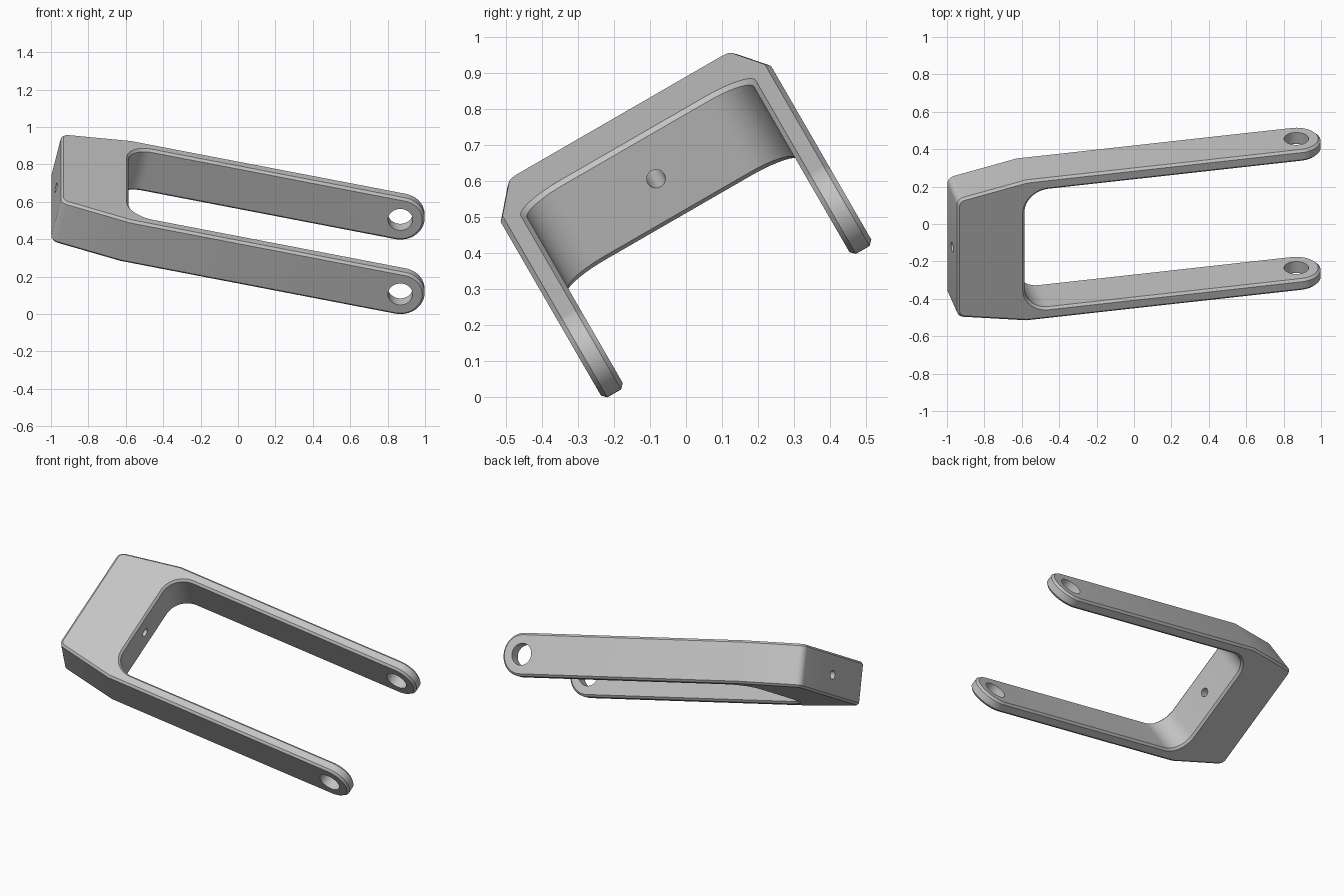
import bpy, bmesh, math
from mathutils import Matrix, Vector

if "Cube" in bpy.data.objects:
    bpy.data.objects.remove(bpy.data.objects["Cube"])

# Fork dimensions in its own frame: X along arms, Y across, Z thickness
TIP, INNER, KINK, BACK = 0.925, -0.72, -0.71, -1.09
OUT_W, IN_W, BACK_W = 0.4335, 0.3635, 0.362
R = 0.13            # half thickness and arm end radius
HOLE_R, PIN_R = 0.066, 0.026
CHAMFER = 0.013

metal = bpy.data.materials.new("light grey metal")
metal.use_nodes = True
grey = (0.55, 0.55, 0.55, 1)
metal.diffuse_color = grey
metal.node_tree.nodes["Principled BSDF"].inputs["Base Color"].default_value = grey


def bevel_edges(bm, test, offset, segments):
    edges = [e for e in bm.edges if test(e)]
    bmesh.ops.bevel(bm, geom=edges, offset=offset, segments=segments,
                    profile=0.5, affect='EDGES', clamp_overlap=False)


def is_along(e, axis):
    d = (e.verts[0].co - e.verts[1].co).normalized()
    return abs(d[axis]) > 0.999


def mid(e):
    return (e.verts[0].co + e.verts[1].co) / 2


# Fork body: U-shaped plan extruded through its thickness
half = [(BACK, BACK_W), (KINK, OUT_W), (TIP, OUT_W), (TIP, IN_W), (INNER, IN_W)]
plan = half + [(x, -y) for x, y in reversed(half)]
bm = bmesh.new()
face = bm.faces.new([bm.verts.new((x, y, -R)) for x, y in plan])
ext = bmesh.ops.extrude_face_region(bm, geom=[face])
bmesh.ops.translate(bm, vec=(0, 0, 2 * R),
                    verts=[v for v in ext["geom"] if isinstance(v, bmesh.types.BMVert)])
bmesh.ops.recalc_face_normals(bm, faces=bm.faces)

# Inner corner fillets, back corner fillets and rounded arm ends
bevel_edges(bm, lambda e: is_along(e, 2) and abs(mid(e).x - INNER) < 0.002
            and abs(mid(e).y) < 0.4, 0.13, 10)
bevel_edges(bm, lambda e: is_along(e, 2) and mid(e).x < BACK + 0.01, 0.035, 5)
bevel_edges(bm, lambda e: is_along(e, 1) and mid(e).x > TIP - 0.01, R - 0.0005, 14)

mesh = bpy.data.meshes.new("fork_body")
bm.to_mesh(mesh)
bm.free()
mesh.materials.append(metal)
fork = bpy.data.objects.new("fork_body", mesh)
bpy.context.collection.objects.link(fork)

mod = fork.modifiers.new("chamfer", 'BEVEL')
mod.width, mod.segments = CHAMFER, 1
mod.limit_method, mod.angle_limit = 'ANGLE', math.radians(35)
mod.use_clamp_overlap = False


def drill(name, radius, length, location, rotation):
    bpy.ops.mesh.primitive_cylinder_add(vertices=40, radius=radius, depth=length,
                                        location=location, rotation=rotation)
    cutter = bpy.context.object
    cutter.name = name
    cutter.data.materials.append(metal)
    cut = fork.modifiers.new(name, 'BOOLEAN')
    cut.operation, cut.solver, cut.object = 'DIFFERENCE', 'EXACT', cutter
    return cutter


# Axle hole through both arms, small pin hole through the bridge
quarter = math.pi / 2
cutters = [drill("axle_hole", HOLE_R, 2, (TIP - R, 0, 0), (quarter, 0, 0)),
           drill("pin_hole", PIN_R, 1, ((BACK + INNER) / 2, 0, 0), (0, quarter, 0))]

bpy.ops.object.select_all(action='DESELECT')
fork.select_set(True)
bpy.context.view_layer.objects.active = fork
for m in list(fork.modifiers):
    bpy.ops.object.modifier_apply(modifier=m.name)
for c in cutters:
    bpy.data.objects.remove(c)
bpy.ops.object.shade_smooth_by_angle(angle=math.radians(30))

# Tilt the fork: arms dip, then the whole body rolls
turn = Matrix.Rotation(math.radians(30), 4, 'X') @ Matrix.Rotation(math.radians(12.5), 4, 'Y')
fork.data.transform(turn)

# Centre and rest on the ground
co = [v.co for v in fork.data.vertices]
low = Vector([min(c[i] for c in co) for i in range(3)])
high = Vector([max(c[i] for c in co) for i in range(3)])
centre = (low + high) / 2
fork.data.transform(Matrix.Translation((-centre.x, -centre.y, -low.z)))
